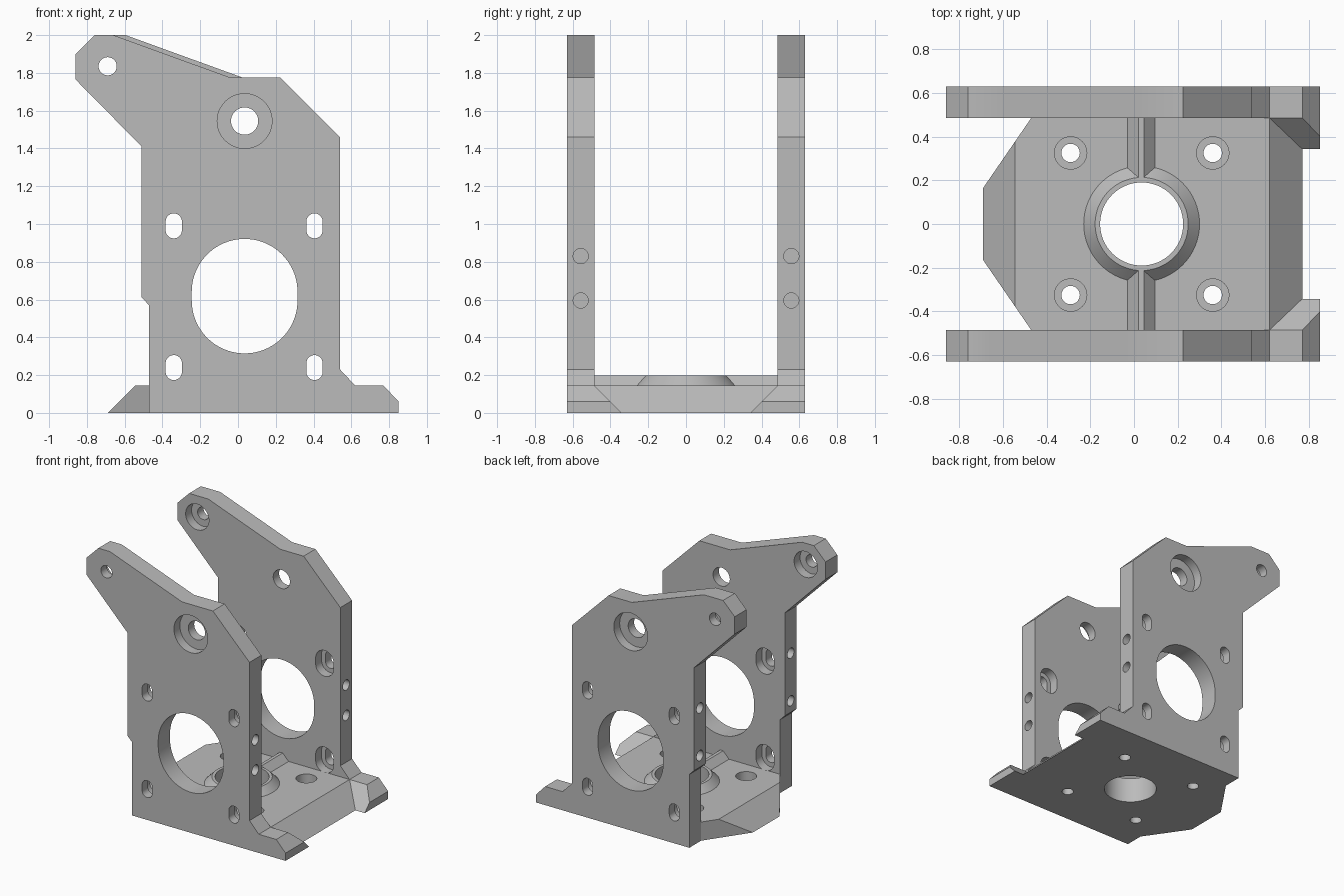
import bpy, bmesh, math
from mathutils import Vector

if "Cube" in bpy.data.objects:
    bpy.data.objects.remove(bpy.data.objects["Cube"], do_unlink=True)

grey = bpy.data.materials.new("plain_grey")
grey.use_nodes = True
GREY = (0.5, 0.5, 0.5, 1)
grey.diffuse_color = GREY
grey.node_tree.nodes["Principled BSDF"].inputs["Base Color"].default_value = GREY

# Maps profile coordinates (u, v) and depth w to space for each extrusion axis
PLACE = {
    "X": lambda u, v, w: Vector((w, u, v)),
    "Y": lambda u, v, w: Vector((u, w, v)),
    "Z": lambda u, v, w: Vector((u, v, w)),
}


def prism(name, points, axis, start, end, slope=0):
    """Extrude a profile; slope shears the start cap along v."""
    bm = bmesh.new()
    place = PLACE[axis]
    a = [bm.verts.new(place(u, v, start + slope * v)) for u, v in points]
    b = [bm.verts.new(place(u, v, end)) for u, v in points]
    n = len(points)
    bm.faces.new(a)
    bm.faces.new(b[::-1])
    for i in range(n):
        j = (i + 1) % n
        bm.faces.new((a[j], a[i], b[i], b[j]))
    bmesh.ops.recalc_face_normals(bm, faces=bm.faces)
    return finish(name, bm)


def cone(name, x, r_low, r_high, low, high):
    bm = bmesh.new()
    bmesh.ops.create_cone(bm, cap_ends=True, segments=64, radius1=r_low,
                          radius2=r_high, depth=high - low)
    bmesh.ops.translate(bm, verts=bm.verts, vec=(x, 0, (low + high) / 2))
    return finish(name, bm)


def finish(name, bm):
    mesh = bpy.data.meshes.new(name)
    bm.to_mesh(mesh)
    bm.free()
    mesh.materials.append(grey)
    obj = bpy.data.objects.new(name, mesh)
    bpy.context.collection.objects.link(obj)
    return obj


def slot(u, v, r, stretch=0, steps=24):
    """Round hole outline, optionally stretched along v."""
    points = []
    for side in (0, 1):
        for i in range(steps + (1 if stretch else 0)):
            t = math.pi * (side + i / steps)
            points.append((u + r * math.cos(t),
                           v + r * math.sin(t) + (-stretch if side else stretch)))
    return points


def combine(target, tool, operation="DIFFERENCE"):
    mod = target.modifiers.new("combine", "BOOLEAN")
    mod.operation, mod.solver, mod.object = operation, "EXACT", tool
    bpy.ops.object.select_all(action="DESELECT")
    bpy.context.view_layer.objects.active = target
    target.select_set(True)
    bpy.ops.object.modifier_apply(modifier=mod.name)
    bpy.data.objects.remove(tool, do_unlink=True)


def smooth(obj):
    bpy.ops.object.select_all(action="DESELECT")
    bpy.context.view_layer.objects.active = obj
    obj.select_set(True)
    bpy.ops.object.shade_smooth_by_angle(angle=math.radians(25))


INNER, OUTER, FLOOR = 0.485, 0.63, 0.145
CX = 0.035
FOOT = [(0.85, 0), (0.85, 0.06), (0.77, FLOOR), (0.62, FLOOR)]


def side_plate(name, side, shift):
    # Plate outline; the sloping top edge is shifted a little per plate
    outline = [(-0.47, 0)] + FOOT + [
        (0.54, 0.23), (0.54, 1.46), (0.225, 1.775), (-0.04 + shift, 1.775),
        (-0.66 + shift, 2), (-0.76, 2), (-0.86, 1.9), (-0.86, 1.765),
        (-0.51, 1.41), (-0.51, 0.61), (-0.47, 0.57)]
    plate = prism(name, outline, "Y", side * INNER, side * OUTER)

    def cut(points, near=0.4, far=0.7):
        combine(plate, prism("cutter", points, "Y", side * near, side * far))

    middle = (INNER + OUTER) / 2
    # Large opening and stepped pivot hole, recessed from outside
    cut(slot(CX, 0.618, 0.28, 0.023, 40))
    cut(slot(CX, 1.545, 0.072))
    cut(slot(CX, 1.545, 0.145), near=middle)
    # Arm hole, recessed from inside
    cut(slot(-0.69, 1.835, 0.048))
    cut(slot(-0.69, 1.835, 0.1), far=middle)
    # Motor slots, recessed from inside
    for x in (-0.34, 0.405):
        for z in (0.24, 0.99):
            cut(slot(x, z, 0.043, 0.023))
            cut(slot(x, z, 0.077, 0.023), far=middle)
    # Blind screw holes in both upright edges
    for heights, start, end in (((0.595, 0.83), 0.4, 0.6), ((0.7, 1.07), -0.6, -0.42)):
        for z in heights:
            combine(plate, prism("cutter", slot(side * middle, z, 0.04), "X", start, end))
    smooth(plate)

    # Sloping inner gusset of the foot
    prism(name + "_foot_gusset", [(0.62, 0)] + FOOT, "Y",
          side * 0.342, side * INNER, slope=side * (INNER - 0.342) / FLOOR)


side_plate("front_plate", -1, 0)
side_plate("back_plate", 1, 0.065)

# Base: plan outline intersected with its side profile
plan = [(-0.69, -0.165), (-0.47, -INNER), (0.77, -INNER),
        (0.77, INNER), (-0.47, INNER), (-0.69, 0.165)]
base = prism("base", plan, "Z", 0, FLOOR)
profile = [(-0.69, 0), (0.77, 0), (0.62, FLOOR), (0.6, 0.3), (-0.5, 0.3), (-0.545, FLOOR)]
combine(base, prism("side_profile", profile, "Y", -0.6, 0.6), "INTERSECT")

# Bevelled ridge and collar on the base, then the bore through them
RIM = 0.197
ridge = [(-0.06, 0.115), (0.125, 0.115), (0.045, RIM), (0.02, RIM)]
combine(base, prism("ridge", ridge, "Y", -INNER, INNER), "UNION")
combine(base, cone("collar", CX, 0.295, 0.213, 0.115, RIM), "UNION")
combine(base, cone("bore", CX, 0.19, 0.19, -0.1, 0.4))

# Counterbored mounting holes
for x in (-0.29, 0.36):
    for y in (-0.325, 0.325):
        combine(base, prism("cutter", slot(x, y, 0.042), "Z", -0.1, 0.4))
        combine(base, prism("cutter", slot(x, y, 0.074), "Z", 0.075, 0.4))
smooth(base)
